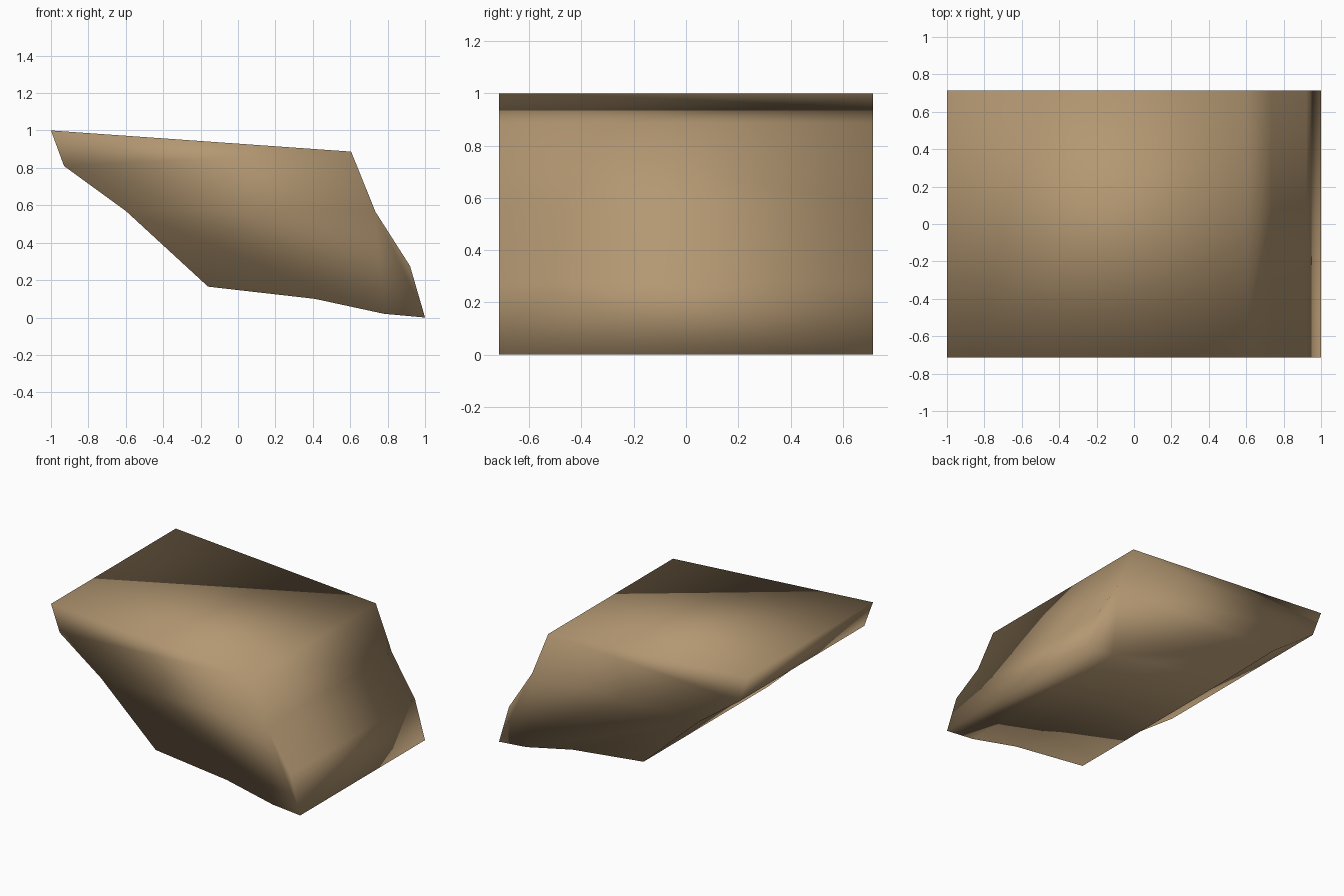
import bpy, bmesh

if "Cube" in bpy.data.objects:
    bpy.data.objects.remove(bpy.data.objects["Cube"])

# Side outline of the rock ledge (x, z), clockwise from the top left
PROFILE = [(-1.0, 1.0), (0.605, 0.887), (0.735, 0.565), (0.92, 0.275),
           (1.0, 0.0), (0.78, 0.02), (0.41, 0.1), (-0.16, 0.165),
           (-0.6, 0.57), (-0.93, 0.81)]
HALF_DEPTH = 0.715

# Stone colour
stone = bpy.data.materials.new("sandy stone")
stone.diffuse_color = (0.45, 0.31, 0.168, 1.0)
stone.use_nodes = True
stone.node_tree.nodes["Principled BSDF"].inputs["Base Color"].default_value = stone.diffuse_color

# Rock body: the outline extruded straight from front to back
bm = bmesh.new()
outline = bm.faces.new([bm.verts.new((x, -HALF_DEPTH, z)) for x, z in PROFILE])
back = bmesh.ops.extrude_face_region(bm, geom=[outline], use_keep_orig=True)
bmesh.ops.translate(bm, vec=(0, 2 * HALF_DEPTH, 0),
                    verts=[v for v in back["geom"] if isinstance(v, bmesh.types.BMVert)])
bmesh.ops.recalc_face_normals(bm, faces=bm.faces)

# The whole rock is softly shaded, with no sharp edges
for face in bm.faces:
    face.smooth = True

mesh = bpy.data.meshes.new("rock_ledge")
bm.to_mesh(mesh)
bm.free()
mesh.materials.append(stone)
rock = bpy.data.objects.new("rock_ledge", mesh)
bpy.context.collection.objects.link(rock)
